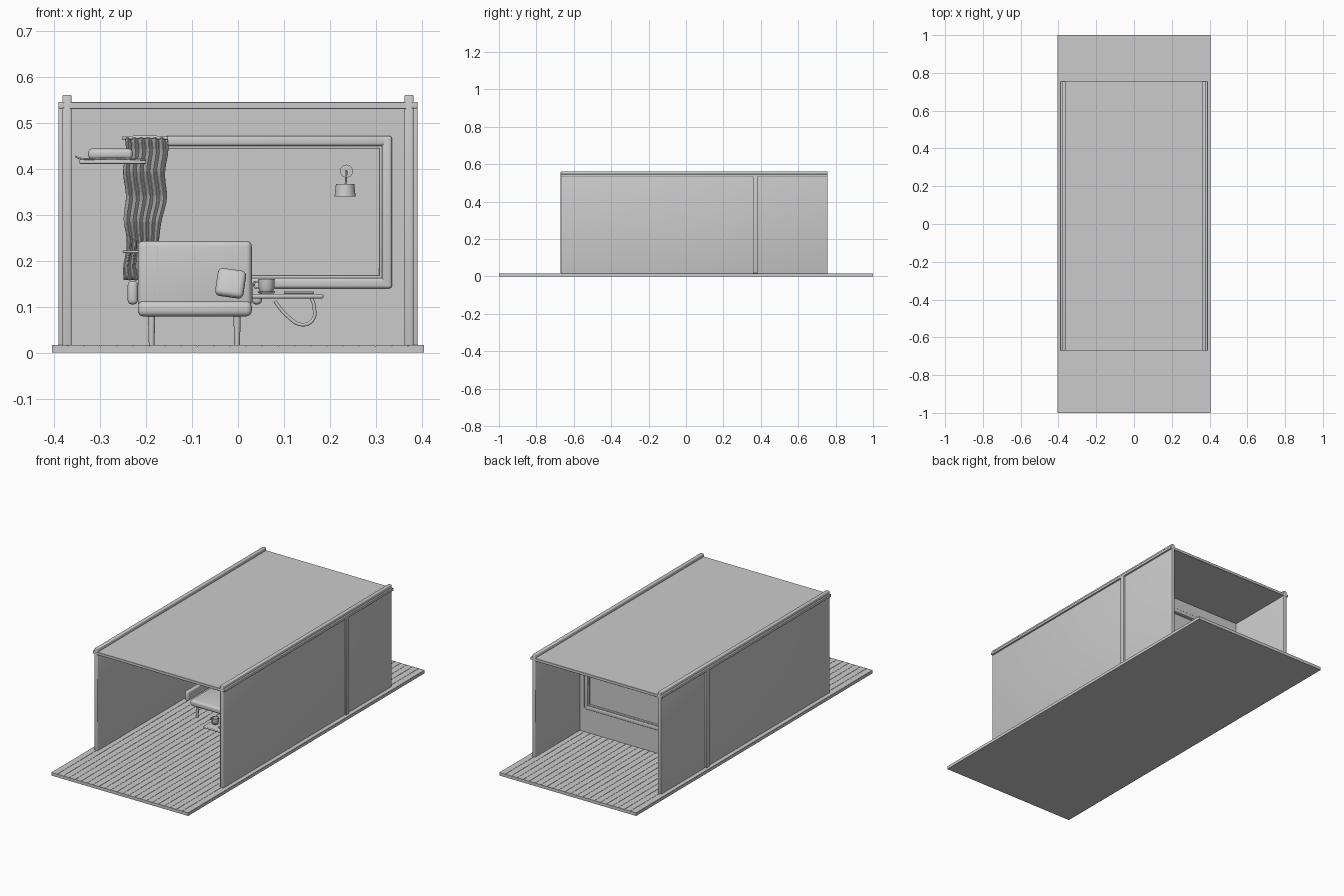
import bpy, bmesh, math
from mathutils import Matrix, Vector

if "Cube" in bpy.data.objects:
    bpy.data.objects.remove(bpy.data.objects["Cube"])


def finish(name, bm, smooth=True):
    bmesh.ops.recalc_face_normals(bm, faces=bm.faces)
    me = bpy.data.meshes.new(name)
    bm.to_mesh(me)
    bm.free()
    ob = bpy.data.objects.new(name, me)
    bpy.context.collection.objects.link(ob)
    if smooth:
        bpy.context.view_layer.objects.active = ob
        ob.select_set(True)
        bpy.ops.object.shade_smooth_by_angle(angle=math.radians(35))
        ob.select_set(False)
    return ob


def box(name, x, y, z, bevel=0.0, seg=3, rot=None):
    """Box from (min, max) ranges, optionally rounded and turned."""
    bm = bmesh.new()
    size = [r[1] - r[0] for r in (x, y, z)]
    mid = Vector([(r[0] + r[1]) / 2 for r in (x, y, z)])
    bmesh.ops.create_cube(bm, size=1, matrix=Matrix.Diagonal((*size, 1)))
    if bevel:
        bmesh.ops.bevel(bm, geom=bm.edges[:], offset=bevel, segments=seg,
                        profile=0.5, affect='EDGES')
    m = Matrix.Translation(mid) @ (rot or Matrix.Identity(4))
    bmesh.ops.transform(bm, matrix=m, verts=bm.verts)
    return finish(name, bm, bevel > 0)


def cyl(name, loc, r1, r2, h, axis='Z', seg=32):
    bm = bmesh.new()
    rot = Matrix.Identity(4) if axis == 'Z' else Matrix.Rotation(math.pi / 2, 4, axis)
    bmesh.ops.create_cone(bm, cap_ends=True, segments=seg, radius1=r1, radius2=r2,
                          depth=h, matrix=Matrix.Translation(loc) @ rot)
    return finish(name, bm)


def tube(name, pts, r, cyclic=False):
    cu = bpy.data.curves.new(name, 'CURVE')
    cu.dimensions = '3D'
    cu.bevel_depth = r
    cu.bevel_resolution = 3
    cu.use_fill_caps = True
    sp = cu.splines.new('BEZIER')
    sp.bezier_points.add(len(pts) - 1)
    for b, p in zip(sp.bezier_points, pts):
        b.co = p
        b.handle_left_type = b.handle_right_type = 'AUTO'
    sp.use_cyclic_u = cyclic
    ob = bpy.data.objects.new(name, cu)
    bpy.context.collection.objects.link(ob)
    return ob


def frame(name, x, z, y, w, bevel):
    """Rectangular frame of four bars, w wide, inside the given outline."""
    for s, xr, zr in (("left", (x[0], x[0] + w), z), ("right", (x[1] - w, x[1]), z),
                      ("bottom", x, (z[0], z[0] + w)), ("top", x, (z[1] - w, z[1]))):
        box(f"{name}_{s}", xr, y, zr, bevel)


# floor slab with planks running front to back
box("floor_slab", (-.405, .405), (-1, 1), (0, .014))
N = 23
PW = .81 / N
for i in range(N):
    x0 = -.405 + i * PW
    box("floor_plank", (x0 + .0008, x0 + PW - .0008), (-1, 1), (.0135, .0165))

# side walls, roof and edge rails
Y0, Y1 = -.67, .757
for s in (-1, 1):
    box("side_wall", sorted((s * .362, s * .382)), (Y0, Y1), (.014, .561), .004)
    box("wall_batten", sorted((s * .375, s * .391)), (.357, .383), (.016, .545), .003)
    box("roof_rail", sorted((s * .375, s * .391)), (Y0, Y1), (.531, .546), .003)
box("roof", (-.38, .38), (Y0, Y1), (.53, .545), .001, 1)

# partition wall around the window opening
WX, WZ = (-.205, .335), (.14, .472)
PY = (.36, .38)
box("partition_left", (-.37, WX[0] + .01), PY, (.014, .535))
box("partition_right", (WX[1] - .01, .37), PY, (.014, .535))
box("partition_bottom", (WX[0], WX[1]), PY, (.014, WZ[0] + .01))
box("partition_top", (WX[0], WX[1]), PY, (WZ[1] - .01, .535))

# window: frame, inner lip, pane and distant hills
frame("window_frame", WX, WZ, (.346, .386), .022, .006)
frame("window_lip", (WX[0] + .02, WX[1] - .02), (WZ[0] + .02, WZ[1] - .02),
      (.354, .383), .008, .002)
box("window_pane", (WX[0] + .02, WX[1] - .02), (.369, .373), (WZ[0] + .02, WZ[1] - .02))
bm = bmesh.new()
hill = [(-.18, .168), (-.18, .19), (-.1, .2), (0, .196), (.08, .2), (.125, .213),
        (.155, .224), (.18, .215), (.205, .192), (.235, .177), (.265, .181),
        (.31, .184), (.31, .168)]
f = bm.faces.new([bm.verts.new((x, .3685, z)) for x, z in hill])
r = bmesh.ops.extrude_face_region(bm, geom=[f])
bmesh.ops.translate(bm, vec=(0, -.001, 0),
                    verts=[v for v in r['geom'] if isinstance(v, bmesh.types.BMVert)])
finish("hills", bm, False)

# thin seam strips on the partition
for x in (-.33, -.258, -.222):
    box("vertical_seam", (x - .0012, x + .0012), (.358, .361),
        (.026, .527 if x < -.23 else .135))
box("upper_seam", (-.222 - .0012, -.222 + .0012), (.358, .361), (.475, .527))
for x in (-.355, .355):
    box("edge_seam", (x - .0012, x + .0012), (.358, .361), (.026, .527))
for z in (.085, .1, .49):
    box("horizontal_seam", (-.355, .355), (.358, .361), (z - .0012, z + .0012))

# sofa
box("sofa_seat", (-.218, .03), (-.1, .11), (.079, .112), .012, 4)
box("sofa_back", (-.218, .03), (.065, .115), (.1, .243), .012, 4)
for x in (-.175, -.095, -.012):
    box("back_seam", (x - .001, x + .001), (.0642, .07), (.118, .232))
for x in (-.229, .041):
    box("sofa_arm", (x - .011, x + .011), (-.11, .1), (.105, .156), .009, 4)
for x in (-.188, -.002):
    for y in (-.075, .085):
        cyl("sofa_leg", (x, y, .048), .006, .008, .066, seg=20)
tilt = Matrix.Rotation(math.radians(-15), 4, 'X') @ Matrix.Rotation(math.radians(8), 4, 'Y')
box("cushion", (-.047, .015), (.03, .055), (.12, .182), .011, 4, tilt)

# tray table with curved support, book and mug
TY = -.28
box("tray", (.03, .186), (TY - .06, TY + .06), (.118, .128), .004)
tube("tray_support", [(.08, TY, .112), (.105, TY, .082), (.14, TY, .061),
                      (.163, TY, .072), (.166, TY, .098), (.16, TY, .12)], .004)
box("book", (.1, .165), (TY - .035, TY + .04), (.128, .133), .001, 1)
cyl("saucer", (.062, TY, .131), .016, .02, .005)
bm = bmesh.new()
prof = [(0, .133), (.014, .133), (.017, .14), (.018, .16), (.016, .16), (.015, .141), (0, .138)]
vs = [bm.verts.new((a, 0, z)) for a, z in prof]
es = [bm.edges.new(p) for p in zip(vs, vs[1:])]
bmesh.ops.spin(bm, geom=vs + es, axis=(0, 0, 1), cent=(0, 0, 0), angle=math.tau, steps=32)
bmesh.ops.remove_doubles(bm, verts=bm.verts, dist=1e-5)
bmesh.ops.translate(bm, verts=bm.verts, vec=(.062, TY, 0))
finish("mug", bm)
tube("mug_handle", [(.046, TY, .155), (.036, TY, .152), (.037, TY, .142), (.047, TY, .14)], .002)

# curtain: pleated sheet gathered by a tie
bm = bmesh.new()
R, C = 28, 72
rows = []
for i in range(R + 1):
    z = .468 - .31 * i / R
    pinch = math.exp(-((z - .222) / .06) ** 2)
    half = .045 - .012 * pinch
    mid = -.202 - .008 * pinch + .003 * math.sin(z * 60)
    rows.append([bm.verts.new((mid + half * (2 * j / C - 1),
                               .327 + .011 * math.sin(j / C * math.tau * 6 + z * 5), z))
                 for j in range(C + 1)])
for a, b in zip(rows, rows[1:]):
    for j in range(C):
        bm.faces.new((a[j], a[j + 1], b[j + 1], b[j]))
cur = finish("curtain", bm)
mod = cur.modifiers.new("thickness", 'SOLIDIFY')
mod.thickness = .003
tube("curtain_tie", [(-.21 + .038 * math.cos(t * math.tau / 8),
                      .327 + .018 * math.sin(t * math.tau / 8), .22) for t in range(8)], .003, True)
tube("curtain_rod", [(-.252, .327, .467), (-.202, .327, .469), (-.152, .327, .467)], .004)

# wall shelf with folded blanket
box("shelf", (-.345, -.2), (.27, .36), (.411, .421), .002)
tube("shelf_rail", [(-.354, .27, .427), (-.345, .27, .423), (-.27, .268, .423), (-.2, .27, .42)], .002)
box("blanket", (-.326, -.229), (.285, .35), (.421, .444), .009, 4)

# wall lamp in front of the pane
cyl("lamp_base", (.236, .362, .395), .014, .014, .014, 'X')
tube("lamp_arm", [(.236, .356, .395), (.236, .335, .39), (.234, .327, .365)], .002)
cyl("lamp_shade", (.233, .327, .353), .023, .02, .027)
